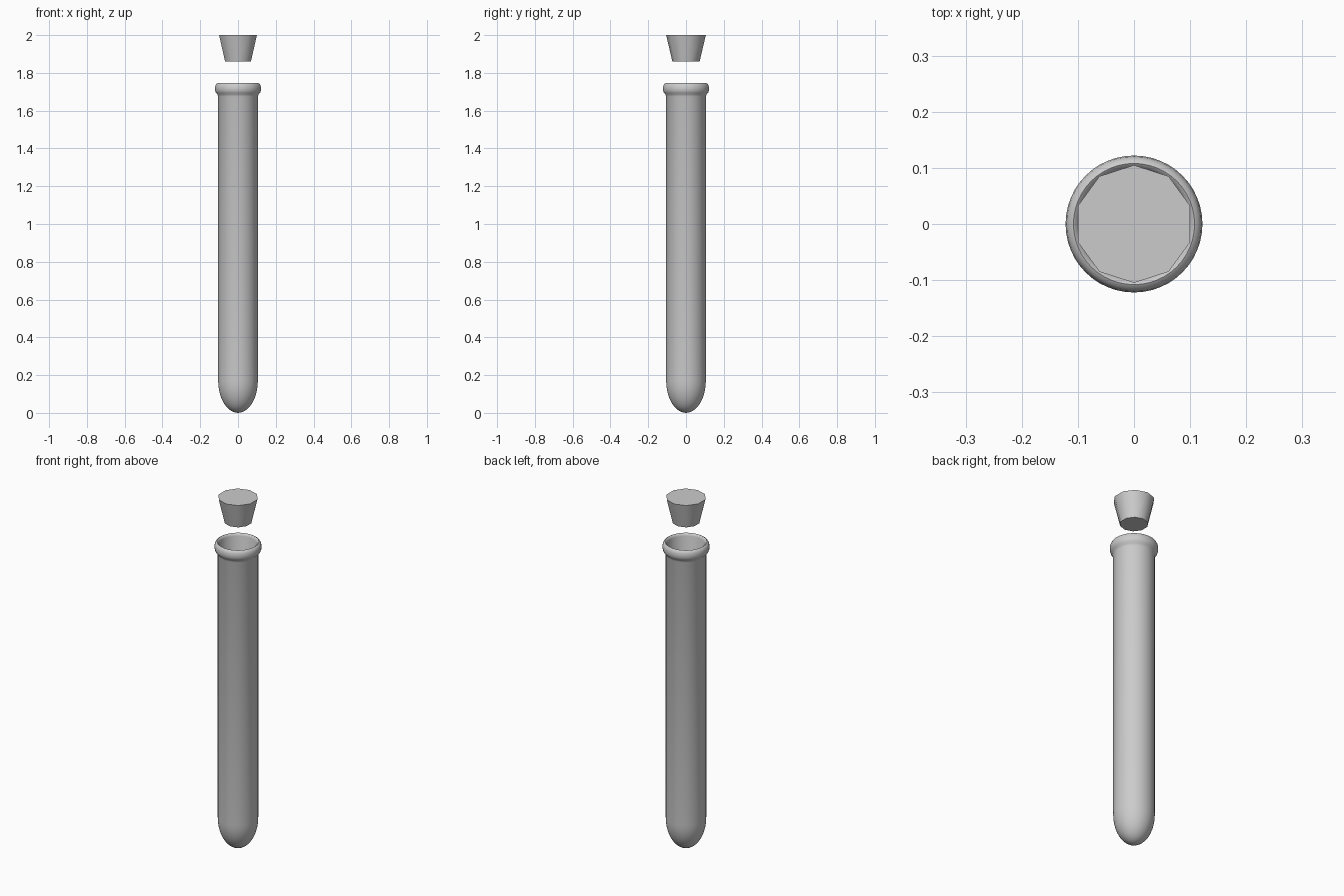
import bpy, bmesh, math

if "Cube" in bpy.data.objects:
    bpy.data.objects.remove(bpy.data.objects["Cube"])


def lathe(name, profile, sides, start=0.0, angle=40):
    """Spin an (r, z) profile round the z axis; r = 0 makes a pole, ends are otherwise capped."""
    bm = bmesh.new()
    rings = []
    for r, z in profile:
        if r == 0:
            rings.append([bm.verts.new((0, 0, z))] * sides)
        else:
            rings.append([bm.verts.new((r * math.cos(start + math.tau * i / sides),
                                        r * math.sin(start + math.tau * i / sides), z))
                          for i in range(sides)])
    for a, b in zip(rings, rings[1:]):
        for i in range(sides):
            j = (i + 1) % sides
            bm.faces.new(list(dict.fromkeys((a[i], a[j], b[j], b[i]))))
    for ring, r in ((rings[0], profile[0][0]), (rings[-1], profile[-1][0])):
        if r > 0:
            bm.faces.new(ring)
    bmesh.ops.recalc_face_normals(bm, faces=bm.faces[:])
    mesh = bpy.data.meshes.new(name)
    bm.to_mesh(mesh)
    bm.free()
    ob = bpy.data.objects.new(name, mesh)
    bpy.context.collection.objects.link(ob)
    bpy.ops.object.select_all(action='DESELECT')
    ob.select_set(True)
    bpy.context.view_layer.objects.active = ob
    bpy.ops.object.shade_smooth_by_angle(angle=math.radians(angle))
    return ob


def round_end(radius, bottom, top, steps=10):
    """Half-ellipse profile from the bottom pole up to the straight wall."""
    pts = [(0, bottom)]
    for i in range(1, steps + 1):
        t = math.pi / 2 * i / steps
        pts.append((radius * math.sin(t), top - (top - bottom) * math.cos(t)))
    return pts


# Glass tube: outer wall, rolled lip, then back down the inner wall
outer = round_end(0.105, 0.0, 0.17)
lip = [(0.105, 1.675), (0.109, 1.686), (0.117, 1.695), (0.121, 1.706), (0.122, 1.718),
       (0.120, 1.732), (0.115, 1.742), (0.108, 1.746), (0.102, 1.742), (0.098, 1.732)]
inner = round_end(0.097, 0.012, 0.17)[::-1]
lathe("test_tube", outer + lip + inner, 48, angle=60)

# Ten-sided tapered stopper floating above the mouth
lathe("stopper", [(0.072, 1.86), (0.105, 2.0)], 10, start=math.pi / 2)
